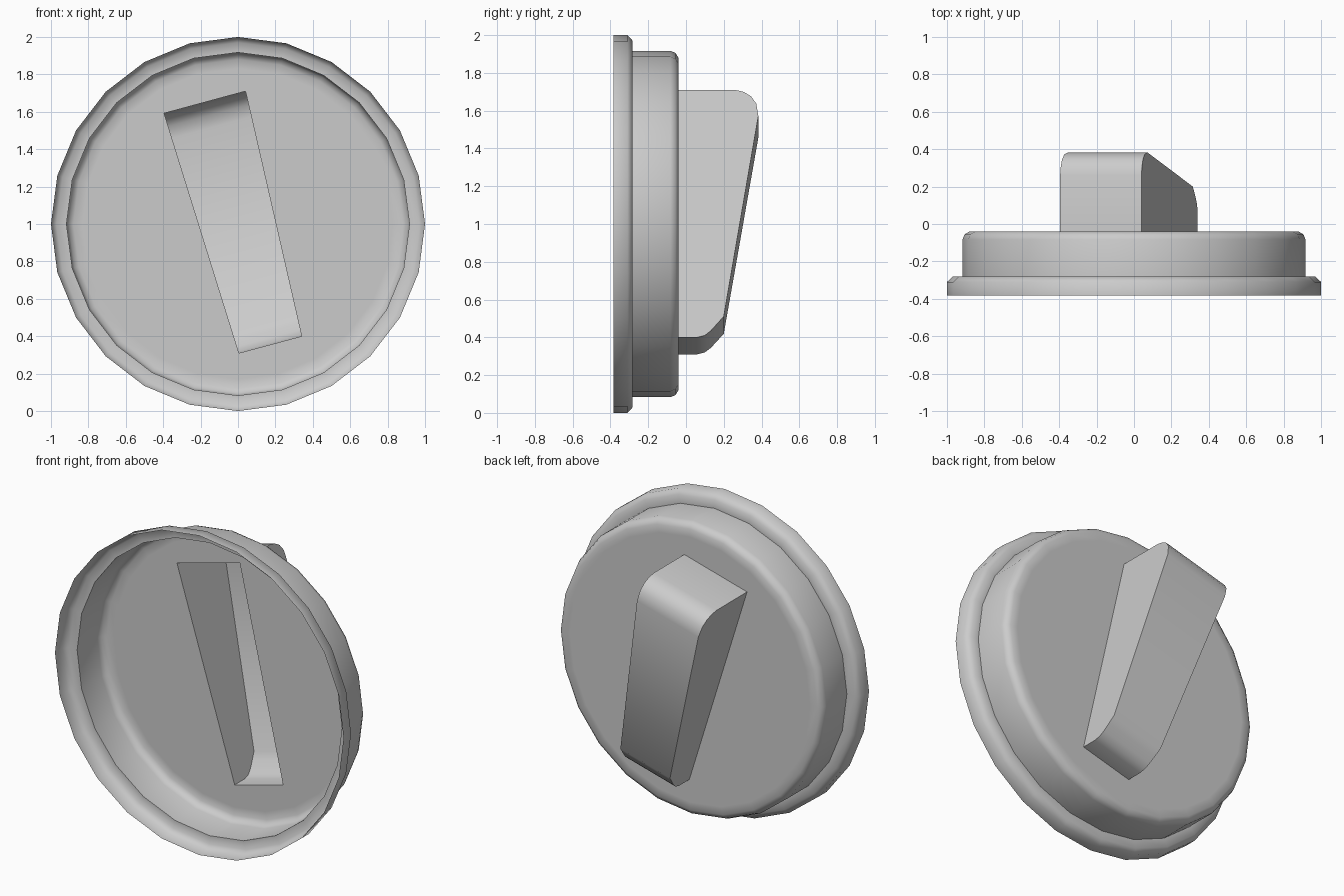
import bpy, bmesh, math

if "Cube" in bpy.data.objects:
    bpy.data.objects.remove(bpy.data.objects["Cube"])

SIDES = 24
CAP_Y = -0.04
# Handle footprint (x, z): the two long sides, top end to bottom end
SIDE_A = ((0.04, 1.71), (0.34, 0.40))
SIDE_B = ((-0.395, 1.592), (0.005, 0.31))


def finish(name, bm):
    mesh = bpy.data.meshes.new(name)
    bm.to_mesh(mesh)
    bm.free()
    obj = bpy.data.objects.new(name, mesh)
    bpy.context.collection.objects.link(obj)
    bpy.ops.object.select_all(action='DESELECT')
    obj.select_set(True)
    bpy.context.view_layer.objects.active = obj
    bpy.ops.object.shade_smooth_by_angle(angle=math.radians(52))


def on_side(side, t, y):
    (x0, z0), (x1, z1) = side
    return (x0 + (x1 - x0) * t, y, z0 + (z1 - z0) * t)


# Open-backed dish: thin sheet turned from a profile of (radius, y)
profile = [(1, -0.383), (1, -0.31), (0.97, -0.282), (0.917, -0.282),
           (0.917, -0.083), (0.906, -0.056), (0.88, CAP_Y), (0.83, CAP_Y)]
bm = bmesh.new()
rings = []
for r, y in profile:
    rings.append([bm.verts.new((r * math.cos(k * math.tau / SIDES), y,
                                1 + r * math.sin(k * math.tau / SIDES)))
                  for k in range(SIDES)])
for lo, hi in zip(rings, rings[1:]):
    for k in range(SIDES):
        n = (k + 1) % SIDES
        bm.faces.new((lo[k], hi[k], hi[n], lo[n]))

# Dish cap, filled around the opening into the hollow handle
hole = [bm.verts.new(on_side(s, t, CAP_Y))
        for s, t in ((SIDE_A, 0), (SIDE_A, 1), (SIDE_B, 1), (SIDE_B, 0))]
edges = [bm.edges.new((hole[i], hole[(i + 1) % 4])) for i in range(4)]
edges += [bm.edges.get((rings[-1][k], rings[-1][(k + 1) % SIDES])) for k in range(SIDES)]
bmesh.ops.triangle_fill(bm, use_beauty=True, edges=edges, normal=(0, 1, 0))
bm.normal_update()
for f in bm.faces:
    if all(abs(v.co.y - CAP_Y) < 1e-5 for v in f.verts) and f.normal.y < 0:
        f.normal_flip()
finish("dish", bm)

# Hollow tapered handle: profile of (position along length, y)
grip = [(0, CAP_Y), (0, 0.26), (0.008, 0.305), (0.025, 0.343), (0.055, 0.372), (0.105, 0.383),
        (0.915, 0.20), (0.945, 0.165), (0.973, 0.132), (0.992, 0.10), (1, 0.06), (1, CAP_Y)]
bm = bmesh.new()
a = [bm.verts.new(on_side(SIDE_A, t, y)) for t, y in grip]
b = [bm.verts.new(on_side(SIDE_B, t, y)) for t, y in grip]
for i in range(len(grip) - 1):
    bm.faces.new((a[i], a[i + 1], b[i + 1], b[i]))
bm.faces.new(a[::-1])
bm.faces.new(b)
finish("handle", bm)
